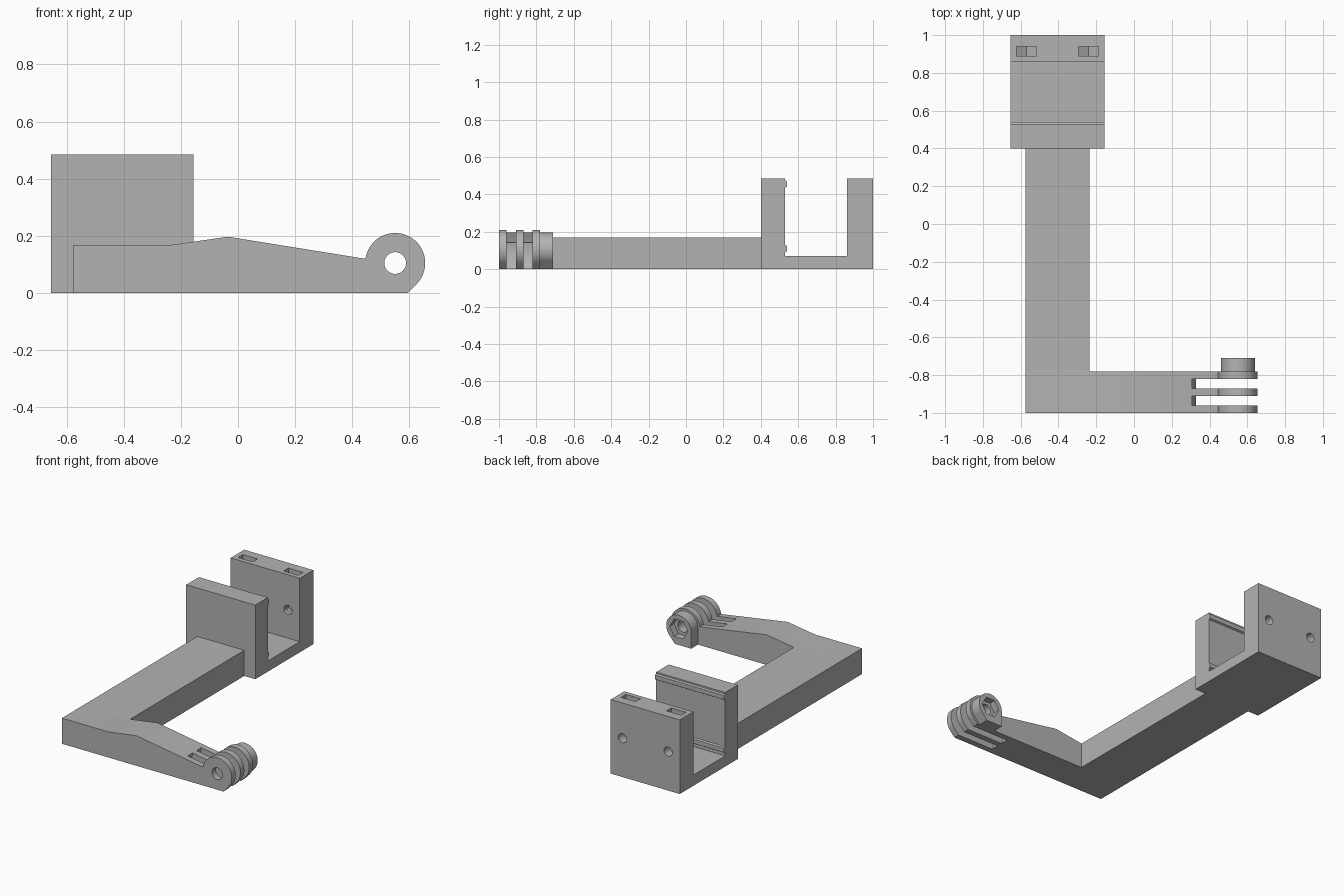
import bpy, bmesh
from math import cos, sin, radians

cube = bpy.data.objects.get("Cube")
if cube:
    bpy.data.objects.remove(cube, do_unlink=True)

grey = bpy.data.materials.new("plain grey")
grey.use_nodes = True
grey.diffuse_color = (0.45, 0.45, 0.45, 1)
grey.node_tree.nodes["Principled BSDF"].inputs["Base Color"].default_value = (0.45, 0.45, 0.45, 1)


def arc(cx, cz, r, start=0, end=360, n=64):
    """Points on an arc; a full circle leaves out the repeated end point."""
    steps = n if end - start == 360 else n - 1
    angles = [radians(start + (end - start) * i / steps) for i in range(n)]
    return [(cx + r * cos(a), cz + r * sin(a)) for a in angles]


def prism(name, profile, lo, hi, along="y"):
    """Extrude an (x, z) profile along y, or a (y, z) profile along x."""
    bm = bmesh.new()
    place = (lambda u, w, t: (u, t, w)) if along == "y" else (lambda u, w, t: (t, u, w))
    rings = [[bm.verts.new(place(u, w, t)) for u, w in profile] for t in (lo, hi)]
    for ring in rings:
        bm.faces.new(ring)
    n = len(profile)
    for i in range(n):
        j = (i + 1) % n
        bm.faces.new((rings[0][i], rings[0][j], rings[1][j], rings[1][i]))
    bmesh.ops.recalc_face_normals(bm, faces=bm.faces)
    mesh = bpy.data.meshes.new(name)
    bm.to_mesh(mesh)
    bm.free()
    mesh.materials.append(grey)
    ob = bpy.data.objects.new(name, mesh)
    bpy.context.collection.objects.link(ob)
    return ob


def select(ob):
    bpy.ops.object.select_all(action="DESELECT")
    ob.select_set(True)
    bpy.context.view_layer.objects.active = ob


def cut(ob, cutters):
    """Subtract each cutter from the part, then discard it."""
    select(ob)
    for cutter in cutters:
        cutter.hide_render = True
        mod = ob.modifiers.new("cut", "BOOLEAN")
        mod.operation = "DIFFERENCE"
        mod.solver = "EXACT"
        mod.object = cutter
        bpy.ops.object.modifier_apply(modifier=mod.name)
        bpy.data.objects.remove(cutter, do_unlink=True)


# Pivot centre (x, z) of the hinge knuckle
px, pz = 0.55, 0.105

# Front arm ending in a round knuckle, split into three fingers
arm = prism("front_arm",
            [(-0.575, 0), (0.594, 0)] + arc(px, pz, 0.105, -45, 172) +
            [(-0.035, 0.197), (-0.235, 0.168), (-0.575, 0.168)], -1, -0.78)
slots = [prism("slot_cutter", arc(px, pz, 0.245, n=96), y, y + 0.05) for y in (-0.96, -0.87)]
cut(arm, slots + [prism("pin_cutter", arc(px, pz, 0.038), -1.1, -0.7)])

# Nut boss behind the knuckle, with a hexagonal pocket
boss = prism("nut_boss", [(0.46, 0), (0.578, 0)] + arc(px, pz, 0.09, -45, 180), -0.78, -0.71)
cut(boss, [prism("pin_cutter", arc(px, pz, 0.038), -0.85, -0.65),
           prism("hex_cutter", arc(px, pz, 0.066, n=6), -0.755, -0.65)])

# Long beam to the clamp
beam = prism("long_beam", [(-0.575, 0), (-0.235, 0), (-0.235, 0.168), (-0.575, 0.168)], -0.78, 0.4)

# U-shaped clamp with two grip ribs on its front wall
ribs = []
for z in (0.11, 0.455):
    ribs += [(0.53, z - 0.02), (0.54, z - 0.014), (0.54, z + 0.014), (0.53, z + 0.02)]
clamp = prism("clamp", [(0.4, 0), (1, 0), (1, 0.485), (0.86, 0.485), (0.86, 0.07), (0.53, 0.07)] +
              ribs + [(0.53, 0.485), (0.4, 0.485)], -0.655, -0.155, along="x")

# Screw holes and drop-in nut slots in the rear wall
cutters = []
for x in (-0.57, -0.24):
    nut = [(x - 0.053, 0.55)] + arc(x, 0.255, 0.061, 210, 330, 3) + [(x + 0.053, 0.55)]
    cutters += [prism("nut_cutter", nut, 0.89, 0.94),
                prism("screw_cutter", arc(x, 0.255, 0.03, n=48), 0.8, 1.1)]
cut(clamp, cutters)

for ob in (arm, boss, beam, clamp):
    select(ob)
    bpy.ops.object.shade_smooth_by_angle(angle=radians(25))
